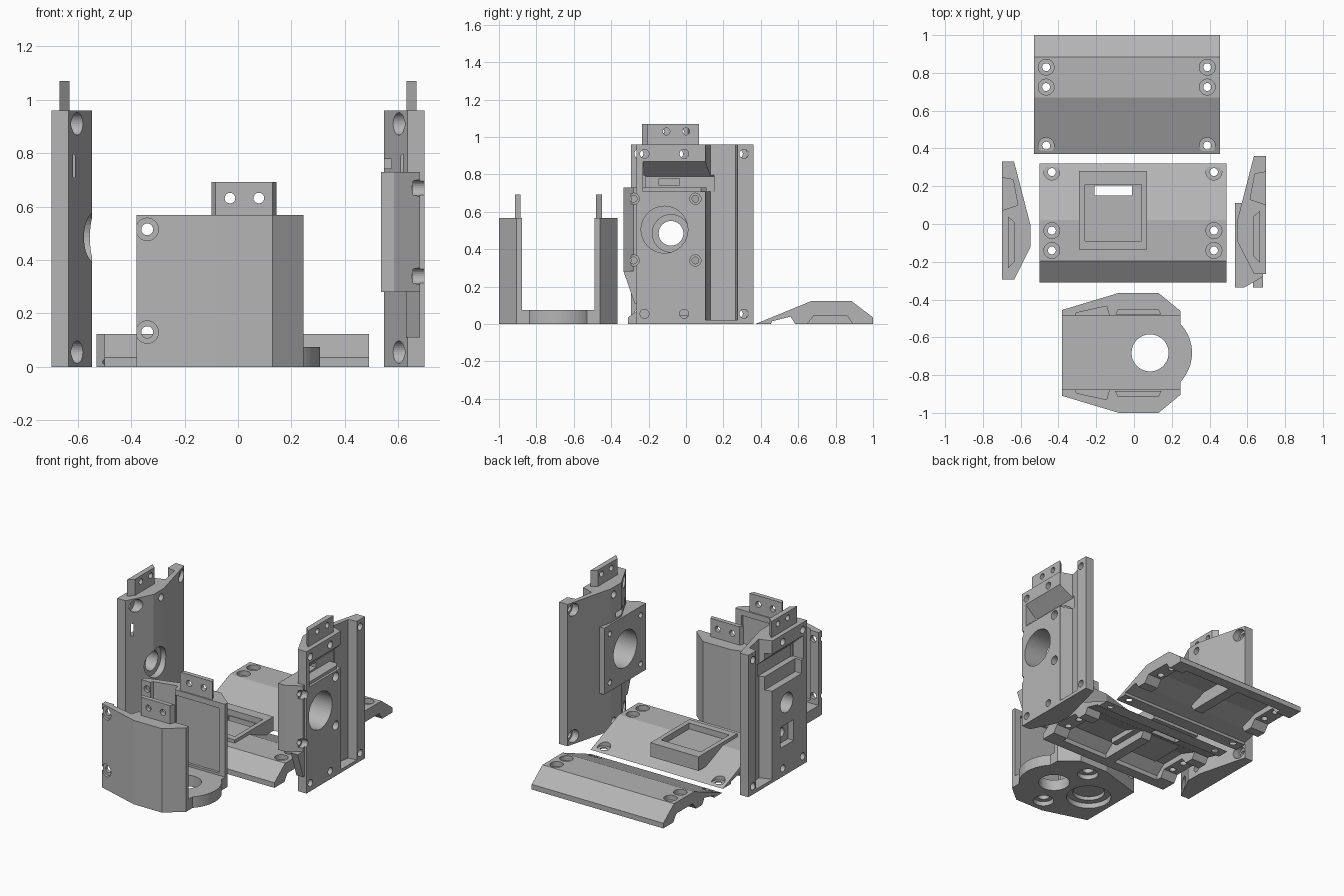
import bpy, bmesh, math
from mathutils import Vector

if "Cube" in bpy.data.objects:
    bpy.data.objects.remove(bpy.data.objects["Cube"])

grey = bpy.data.materials.new("plain grey")
grey.diffuse_color = (0.46, 0.46, 0.46, 1)
grey.use_nodes = True
grey.node_tree.nodes["Principled BSDF"].inputs["Base Color"].default_value = grey.diffuse_color


def place(axis, a, b, t):
    # profile coordinates (a, b) swept along an axis
    return {"x": (t, a, b), "y": (a, t, b), "z": (a, b, t)}[axis]


def prism(name, pts, axis, lo, hi):
    bm = bmesh.new()
    low = [bm.verts.new(place(axis, a, b, lo)) for a, b in pts]
    high = [bm.verts.new(place(axis, a, b, hi)) for a, b in pts]
    bm.faces.new(low)
    bm.faces.new(high)
    n = len(pts)
    for i in range(n):
        bm.faces.new((low[i], low[(i + 1) % n], high[(i + 1) % n], high[i]))
    bmesh.ops.recalc_face_normals(bm, faces=bm.faces)
    me = bpy.data.meshes.new(name)
    bm.to_mesh(me)
    bm.free()
    ob = bpy.data.objects.new(name, me)
    bpy.context.collection.objects.link(ob)
    me.materials.append(grey)
    return ob


def box(name, x0, x1, y0, y1, z0, z1):
    return prism(name, [(x0, y0), (x1, y0), (x1, y1), (x0, y1)], "z", z0, z1)


def cyl(axis, a, b, r, lo, hi, n=32):
    pts = [(a + r * math.cos(2 * math.pi * i / n), b + r * math.sin(2 * math.pi * i / n))
           for i in range(n)]
    return prism("round", pts, axis, lo, hi)


def combine(ob, tool, op="DIFFERENCE"):
    mod = ob.modifiers.new("bool", "BOOLEAN")
    mod.operation, mod.solver, mod.object = op, "EXACT", tool
    bpy.context.view_layer.update()
    me = bpy.data.meshes.new_from_object(ob.evaluated_get(bpy.context.evaluated_depsgraph_get()))
    ob.modifiers.clear()
    ob.data = me
    bpy.data.objects.remove(tool)


def cut(ob, *tools):
    for t in tools:
        combine(ob, t)


def add(ob, *tools):
    for t in tools:
        combine(ob, t, "UNION")


def cover_plate(name, x0, x1, origin, s):
    # sloped cover: steep rim at far end, long slope at near end
    def P(pts):
        return [(origin + s * a, z) for a, z in pts]
    ob = prism(name, P([(0, 0), (0.30, 0.123), (0.515, 0.123), (0.63, 0.035), (0.63, 0)]), "x", x0, x1)
    # underside pockets between the ribs
    for p0, p1 in ((0.11, 0.46), (0.53, 0.88)):
        cut(ob, prism("pocket", P([(0.13, -0.01), (0.14, 0.022), (0.32, 0.085), (0.49, 0.085),
                                   (0.56, 0.03), (0.56, -0.01)]), "x", x0 + p0, x0 + p1))
    # end notches
    cut(ob, prism("notch", P([(0.08, -0.01), (0.09, 0.015), (0.19, 0.04), (0.22, -0.01)]), "x", x0 - 1, x1 + 1))
    for e0, e1 in ((x0 - 0.1, x0 + 0.2), (x1 - 0.2, x1 + 0.1)):
        cut(ob, prism("notch", P([(0.27, -0.01), (0.315, 0.047), (0.49, 0.047), (0.53, -0.01)]), "x", e0, e1))
    # counterbored screw holes
    for hx in (x0 + 0.065, x1 - 0.067):
        for hy, floor in ((0.045, 0.007), (0.355, 0.09), (0.46, 0.09)):
            y = origin + s * hy
            cut(ob, cyl("z", hx, y, 0.042, floor, 0.3), cyl("z", hx, y, 0.021, -0.1, 0.3))
    return ob


rear_cover = cover_plate("rear_cover", -0.53, 0.455, 0.37, 1)
top_cover = cover_plate("window_cover", -0.5, 0.49, 0.32, -1)

# raised window frame on the middle cover
add(top_cover, box("frame", -0.29, 0.07, -0.135, 0.28, 0.05, 0.145))
cut(top_cover, box("window", -0.26, 0.04, -0.09, 0.21, 0.105, 0.3),
    box("slot", -0.21, -0.01, 0.15, 0.205, -0.1, 0.3))


def side_panel(name, s, dy):
    # s = side of the model, dy = shift along the depth
    def P(pts):
        return [(s * x, y + dy) for x, y in pts]
    ob = prism(name, P([(0.698, 0.36), (0.635, 0.36), (0.547, 0.02), (0.547, -0.09),
                        (0.635, -0.265), (0.698, -0.265)]), "z", 0, 0.96)
    # vertical channel
    cut(ob, prism("channel", P([(0.75, 0.285), (0.64, 0.265), (0.615, 0.13), (0.69, 0.105), (0.75, 0.105)]),
                  "z", 0.022, 1.2))
    # recess with a sloping roof
    cut(ob, prism("recess", [(s * 0.75, 0.915), (s * 0.61, 0.79), (s * 0.61, 0.71), (s * 0.75, 0.71)],
                  "y", -0.23 + dy, 0.15 + dy))
    # hanging tab
    add(ob, prism("tab", P([(0.632, -0.17), (0.632, 0.04), (0.668, 0.07), (0.668, -0.205)]), "z", 0.9, 1.07))
    ends = sorted((s * 0.5, s * 0.8))
    for y in (-0.105, 0.0):
        cut(ob, cyl("x", y + dy, 1.03, 0.019, *ends, 20))
    # edge screw holes
    for z in (0.055, 0.91):
        for y in (-0.222, -0.01, 0.31):
            cut(ob, cyl("x", y + dy, z, 0.024, *ends, 20))
        for y, depth in ((-0.2, 0.645), (0.315, 0.66)):
            cut(ob, cyl("x", y + dy, z, 0.042, *sorted((s * 0.5, s * depth))))
    return ob


# right panel with square motor mount
right_panel = side_panel("right_panel", 1, 0)
add(right_panel, prism("mount", [(0.535, -0.335), (0.585, -0.335), (0.682, -0.28), (0.682, 0.08),
                                 (0.66, 0.11), (0.535, 0.11)], "z", 0.28, 0.73))
wedge = prism("mount_support", [(-0.335, 0.285), (-0.2, 0.285), (-0.2, 0.11), (-0.275, 0.11)], "x", 0.63, 0.682)
add(right_panel, wedge)
cut(right_panel, cyl("x", -0.115, 0.505, 0.125, 0.4, 0.9, 48),
    box("slot", 0.5, 0.8, -0.145, -0.035, 0.742, 0.778))
for y in (-0.28, 0.05):
    for z in (0.34, 0.67):
        cut(right_panel, cyl("x", y, z, 0.018, 0.4, 0.9, 20), cyl("x", y, z, 0.03, 0.655, 0.9, 24))

# left panel with deep interior and a switch block
left_panel = side_panel("left_panel", -1, -0.03)
cut(left_panel, box("hollow", -0.8, -0.65, -0.24, 0.1, 0.62, 0.87),
    cyl("x", -0.08, 0.485, 0.066, -0.9, -0.4, 40),
    cyl("x", -0.08, 0.485, 0.1, -0.59, -0.4, 40),
    box("square_recess", -0.8, -0.655, -0.155, -0.015, 0.2, 0.34),
    cyl("x", -0.085, 0.27, 0.03, -0.9, -0.6, 24))

# base of the bracket with rounded nose
MID = -0.6825
bracket = prism("bracket_base", [(-0.38, -0.91), (-0.08, -1), (0.13, -1), (0.245, -0.905),
                                 (0.245, 2 * MID + 0.905), (0.13, -0.365), (-0.08, -0.365),
                                 (-0.38, 2 * MID + 0.91)], "z", 0, 0.075)
add(bracket, cyl("z", 0.085, MID, 0.222, 0, 0.075, 64))


def wall_y(y, s):
    return y if s < 0 else 2 * MID - y


# two facing walls with tabs
for s in (-1, 1):
    def P(pts):
        return [(x, wall_y(y, s)) for x, y in pts]
    wall = prism("wall", P([(-0.38, -0.91), (-0.08, -1), (0.13, -1), (0.245, -0.905),
                            (0.245, -0.877), (-0.38, -0.877)]), "z", 0, 0.568)
    add(wall, prism("tab", P([(-0.10, -0.885), (-0.085, -0.915), (0.13, -0.915), (0.145, -0.885)]), "z", 0.5, 0.692))
    cut(wall, prism("channel", P([(-0.32, -0.86), (-0.305, -0.895), (-0.145, -0.93), (-0.125, -0.86)]),
                    "z", 0.09, 0.8),
        prism("panel_recess", P([(-0.13, -0.86), (-0.13, -0.895), (0.2, -0.895), (0.2, -0.86)]), "z", 0.09, 0.53))
    for x in (-0.03, 0.078):
        cut(wall, cyl("y", x, 0.632, 0.02, -2, 1, 20))
    for z in (0.13, 0.515):
        span = sorted((wall_y(-1.2, s), wall_y(-0.9, s)))
        cut(wall, cyl("y", -0.34, z, 0.022, -2, 1, 20), cyl("y", -0.34, z, 0.042, *span))
    add(bracket, wall)

# openings in the underside of the bracket
cut(bracket, cyl("z", 0.085, MID, 0.098, -1, 1, 48),
    cyl("z", -0.2, MID, 0.14, -1, 0.035, 48), cyl("z", -0.2, MID, 0.1, -1, 0.06, 48))
for y in (-0.9, 2 * MID + 0.9):
    cut(bracket, cyl("z", -0.01, y, 0.065, -1, 0.03), cyl("z", -0.01, y, 0.035, -1, 0.06))

bracket.name = "bracket"
